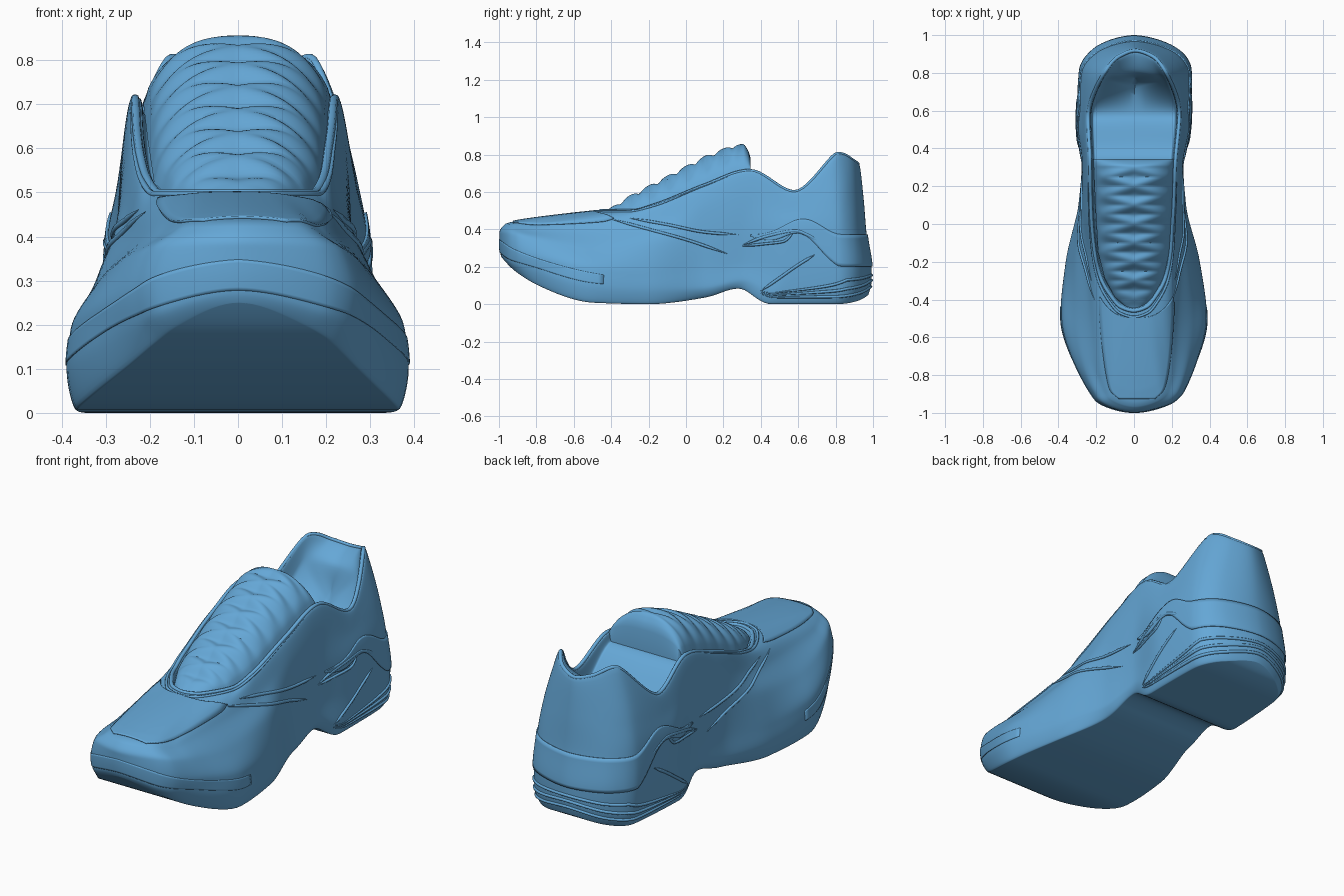
import bpy, bmesh, math
from mathutils import Vector
from mathutils.bvhtree import BVHTree

if "Cube" in bpy.data.objects:
    bpy.data.objects.remove(bpy.data.objects["Cube"])

blue = bpy.data.materials.new("sky blue")
blue.diffuse_color = (0.13, 0.39, 0.68, 1)
blue.use_nodes = True
blue.node_tree.nodes["Principled BSDF"].inputs["Base Color"].default_value = blue.diffuse_color


def finish(name, bm, angle=40):
    bmesh.ops.remove_doubles(bm, verts=bm.verts, dist=0.0002)
    bmesh.ops.dissolve_degenerate(bm, edges=bm.edges, dist=0.0001)
    bmesh.ops.recalc_face_normals(bm, faces=bm.faces)
    me = bpy.data.meshes.new(name)
    bm.to_mesh(me)
    me.materials.append(blue)
    ob = bpy.data.objects.new(name, me)
    bpy.context.collection.objects.link(ob)
    bpy.ops.object.select_all(action='DESELECT')
    ob.select_set(True)
    bpy.context.view_layer.objects.active = ob
    bpy.ops.object.shade_smooth_by_angle(angle=math.radians(angle))
    return ob


def grid(bm, pts, wrap=False):
    vs = [[bm.verts.new(p) for p in row] for row in pts]
    n = len(vs)
    for i in range(n if wrap else n - 1):
        a, b = vs[i], vs[(i + 1) % n]
        for k in range(len(a) - 1):
            bm.faces.new((a[k], b[k], b[k + 1], a[k + 1]))


def smooth(p, t):
    """Overshoot-free cubic through evenly spaced points."""
    i = max(0, min(int(t), len(p) - 2))
    f = t - i

    def tangent(k):
        if k == 0:
            return p[1] - p[0]
        if k == len(p) - 1:
            return p[k] - p[k - 1]
        a, b = p[k] - p[k - 1], p[k + 1] - p[k]
        return Vector([2 * u * v / (u + v) if u * v > 0 else 0 for u, v in zip(a, b)])
    h = f * f * (3 - 2 * f)
    return (p[i] * (1 - h) + p[i + 1] * h + tangent(i) * (f * (1 - f) ** 2)
            - tangent(i + 1) * (f * f * (1 - f)))


def ramp(keys, y):
    for (a, u), (b, v) in zip(keys, keys[1:]):
        if y <= b:
            return u + (v - u) * max(0, (y - a) / (b - a))
    return keys[-1][1]


# Loops round the shoe, each running from toe tip to heel on one side
def loop(x, y, z):
    return [Vector(p) for p in zip(x, y, z)]


ground = loop([0, .15, .265, .365, .335, .255, .25, .275, .26, .16, 0],
              [-.985, -.935, -.79, -.5, -.2, .1, .28, .46, .8, .925, .975],
              [.25, .195, .1, .008, 0, .035, .083, 0, 0, .02, .05])
bulge = loop([0, .18, .29, .388, .355, .285, .27, .298, .288, .185, 0],
             [-.993, -.95, -.8, -.5, -.2, .1, .3, .5, .81, .94, .992],
             [.272, .235, .185, .10, .08, .09, .13, .07, .07, .09, .12])
rand = loop([0, .19, .295, .379, .345, .275, .264, .301, .293, .195, 0],
            [-.998, -.95, -.8, -.5, -.2, .1, .3, .56, .81, .94, .992],
            [.33, .30, .25, .19, .17, .2, .22, .2, .2, .2, .2])
middle = loop([0, .18, .262, .315, .305, .268, .266, .297, .283, .18, 0],
              [-.998, -.945, -.8, -.5, -.2, .1, .3, .55, .8, .92, .965],
              [.38, .375, .345, .30, .33, .37, .38, .38, .38, .38, .38])
shoulder = loop([0, .13, .192, .225, .245, .255, .258, .275, .25, .145, 0],
                [-.965, -.925, -.8, -.5, -.2, .1, .33, .55, .8, .91, .95],
                [.43, .425, .405, .41, .43, .53, .57, .5, .56, .56, .56])
collar = loop([0, .07, .125, .18, .21, .228, .235, .25, .165, .09, 0],
              [-.47, -.45, -.39, -.29, -.15, .1, .34, .58, .815, .895, .925],
              [.498, .498, .498, .498, .535, .635, .713, .60, .805, .77, .75])


def inset(p, d):
    c = Vector((0, max(-.2, min(.65, p.y)), p.z))
    return p + (c - p).normalized() * d


floor_z = [.455, .455, .455, .455, .49, .59, .67, .47]
lip = [inset(p, .02) for p in collar]
inner = [inset(p, .035) for p in collar]
for p, z in zip(inner, floor_z):
    p.z = z
# Padded heel in front of the collar
inner[8:] = [Vector((.155, .765, .68)), Vector((.09, .785, .69)), Vector((0, .80, .69))]
spine = [Vector((0, p.y, p.z)) for p in inner]
spine[8:] = [Vector((0, .72, .49)), Vector((0, .755, .53)), Vector((0, .77, .56))]
rows = [[Vector((0, p.y, p.z)) for p in ground],
        [Vector((p.x * .9, p.y, p.z)) for p in ground],
        ground, bulge, rand, middle, shoulder, collar, lip, inner, spine]
lean = [(-1, 0), (-.9, .014), (-.7, .004), (-.4, -.003), (0, -.01), (.3, -.008), (.6, 0), (.9, .01), (1, 0)]


def flip(p):
    return Vector((-p.x, p.y, p.z))


def section(j):
    out = [smooth([flip(r[1])] + r + [flip(r[-2])], abs(j) + 1) for r in rows]
    return [flip(p) for p in out] if j < 0 else out


def surf(j, v):
    p = smooth(section(j), v)
    p.x += ramp(lean, p.y)
    return p


# Sole and upper in one smooth shell
N, M = 10, 8
js = [k / N for k in range(-10 * N, 10 * N)]
shell = [[surf_p for surf_p in (smooth(sec, k / M) for k in range(10 * M + 1))]
         for sec in (section(j) for j in js)]
for ring in shell:
    for p in ring:
        p.x += ramp(lean, p.y)
bm = bmesh.new()
grid(bm, shell, wrap=True)
body = finish("shoe_body", bm, 60)
tree = BVHTree.FromPolygons([v.co for v in body.data.vertices],
                            [tuple(p.vertices) for p in body.data.polygons])


def on_side(s, y, z):
    hit = tree.ray_cast(Vector((s, y, z)), Vector((-s, 0, 0)))[0]
    return hit if hit else Vector((s * .2, y, z))


def rib(name, pts, radius, taper=True, cyclic=False):
    cu = bpy.data.curves.new(name, 'CURVE')
    cu.dimensions = '3D'
    cu.bevel_depth = radius
    cu.bevel_resolution = 2
    sp = cu.splines.new('POLY')
    sp.points.add(len(pts) - 1)
    sp.use_cyclic_u = cyclic
    for k, (q, p) in enumerate(zip(sp.points, pts)):
        q.co = (*p, 1)
        e = min(k, len(pts) - 1 - k) / (len(pts) - 1)
        q.radius = min(1, .2 + 5 * e) if taper else 1
    ob = bpy.data.objects.new(name, cu)
    bpy.context.collection.objects.link(ob)
    cu.materials.append(blue)
    bpy.ops.object.select_all(action='DESELECT')
    ob.select_set(True)
    bpy.context.view_layer.objects.active = ob
    bpy.ops.object.convert(target='MESH')
    bpy.ops.object.shade_smooth_by_angle(angle=math.radians(60))


def plate(name, pts, lift):
    """Thin overlay that follows the shell and stands out by the lift."""
    out = []
    for row in pts:
        near = [tree.find_nearest(p) for p in row]
        out.append([co + no * (lift - .004) for co, no, _, _ in near])
    bm = bmesh.new()
    grid(bm, out)
    ob = finish(name, bm)
    m = ob.modifiers.new("thickness", 'SOLIDIFY')
    m.thickness = .008
    m.offset = 0


def path(keys, n):
    pts = [Vector(k) for k in keys]
    return [smooth(pts, (len(pts) - 1) * k / n) for k in range(n + 1)]


# Tongue with crossed lace ridges
half = [(-.45, .03), (-.39, .1), (-.29, .155), (-.15, .19), (.1, .205), (.345, .215)]
edge = [(-.45, .48), (-.29, .49), (-.15, .52), (.1, .62), (.345, .705)]
crown = [(-.45, .485), (-.4, .515), (-.3, .575), (-.1, .68), (.1, .785), (.25, .845), (.31, .853), (.335, .82), (.345, .78)]
tongue = []
for k in range(101):
    y = -.45 + .795 * k / 100
    w, e, c = ramp(half, y), ramp(edge, y), ramp(crown, y)
    row = []
    for i in range(41):
        u = i / 20 - 1
        x = u * w
        lace = max(math.cos(2 * math.pi * (y + .3 * x) / .1), math.cos(2 * math.pi * (y - .3 * x) / .1))
        fade = (1 - u ** 4) * min(1, (.345 - y) * 12, (y + .45) * 8)
        row.append(Vector((x, y, e + (c - e) * (1 - abs(u) ** 2.6) ** .6 + .011 * (lace - .3) * fade)))
    tongue.append(row)
tongue.append([Vector((p.x, .345, .64)) for p in tongue[-1]])
bm = bmesh.new()
grid(bm, tongue)
finish("tongue", bm, 50)

# Rolled edge round throat and ankle opening
rib("collar_binding", [surf(j, 7.4) for j in js], .010, taper=False, cyclic=True)
rib("throat_piping", [surf(k / 10, 6.88) for k in range(-55, 56)], .007)

# Toe panel on the vamp, curved round the throat, and the bumper round the toe
left = path([(-.18, -.385), (-.183, -.44), (-.17, -.62), (-.145, -.8), (-.125, -.88), (-.08, -.925)], 24)
right = path([(.205, -.385), (.21, -.44), (.2, -.62), (.178, -.8), (.155, -.88), (.11, -.925)], 24)
top = []
for k, (a, b) in enumerate(zip(left, right)):
    row = []
    for i in range(21):
        q = a.lerp(b, i / 20)
        q.y -= .11 * (1 - abs(i / 10 - 1) ** 3) * (1 - k / 24) ** 2
        row.append(tree.ray_cast(Vector((q.x, q.y, 2)), Vector((0, 0, -1)))[0])
    top.append(row)
plate("toe_panel", top, .006)
plate("toe_bumper", [[surf(k / 10, 3.15 + (1.2 - .02 * abs(k)) * i / 8) for i in range(9)]
                     for k in range(-32, 33)], .003)

# Ridges wrapping the heel of the sole, fanning out from the arch
back = [6.6 + 3.4 * k / 40 for k in range(41)]
around = back + [-j for j in back[-2::-1]]
for n, v in enumerate((2.7, 3.1, 3.5)):
    rib("heel_ridge_%d" % (n + 1),
        [surf(j, 2.6 + (v - 2.6) * min(1, .15 + (abs(j) - 6.6) / 2)) for j in around], .008)

# Heel overlay wrapping both sides, peaked below the ankle
wrap = []
for j in [6.2 + 3.8 * k / 50 for k in range(51)] + [-10 + 3.8 * k / 50 for k in range(1, 51)]:
    a = abs(j)
    hi = 4.95 + .6 * math.exp(-((a - 7.25) / .45) ** 2)
    lo = hi - .05 - .9 * min(1, (a - 6.2) / 1.8)
    wrap.append([surf(j, lo + (hi - lo) * i / 8) for i in range(9)])
plate("heel_overlay", wrap, .006)

# Straps and windows on both sides
side_lines = {
    "midfoot_strap": ([(-.4, .455), (-.2, .40), (0, .345), (.22, .27)], .008),
    "upper_strap": ([(-.3, .46), (-.1, .425), (.1, .385), (.28, .37)], .008),
    "window_top": ([(.3, .315), (.42, .36), (.58, .392), (.65, .37), (.73, .32)], .009),
    "window_bottom": ([(.3, .31), (.42, .322), (.52, .335), (.58, .39)], .007),
    "arch_strap": ([(.4, .07), (.5, .14), (.6, .21), (.69, .265)], .008),
}
for s in (1, -1):
    tag = "right" if s > 0 else "left"
    for name, (keys, r) in side_lines.items():
        rib(name + "_" + tag, [on_side(s, *p) for p in path(keys, 24)], r)
